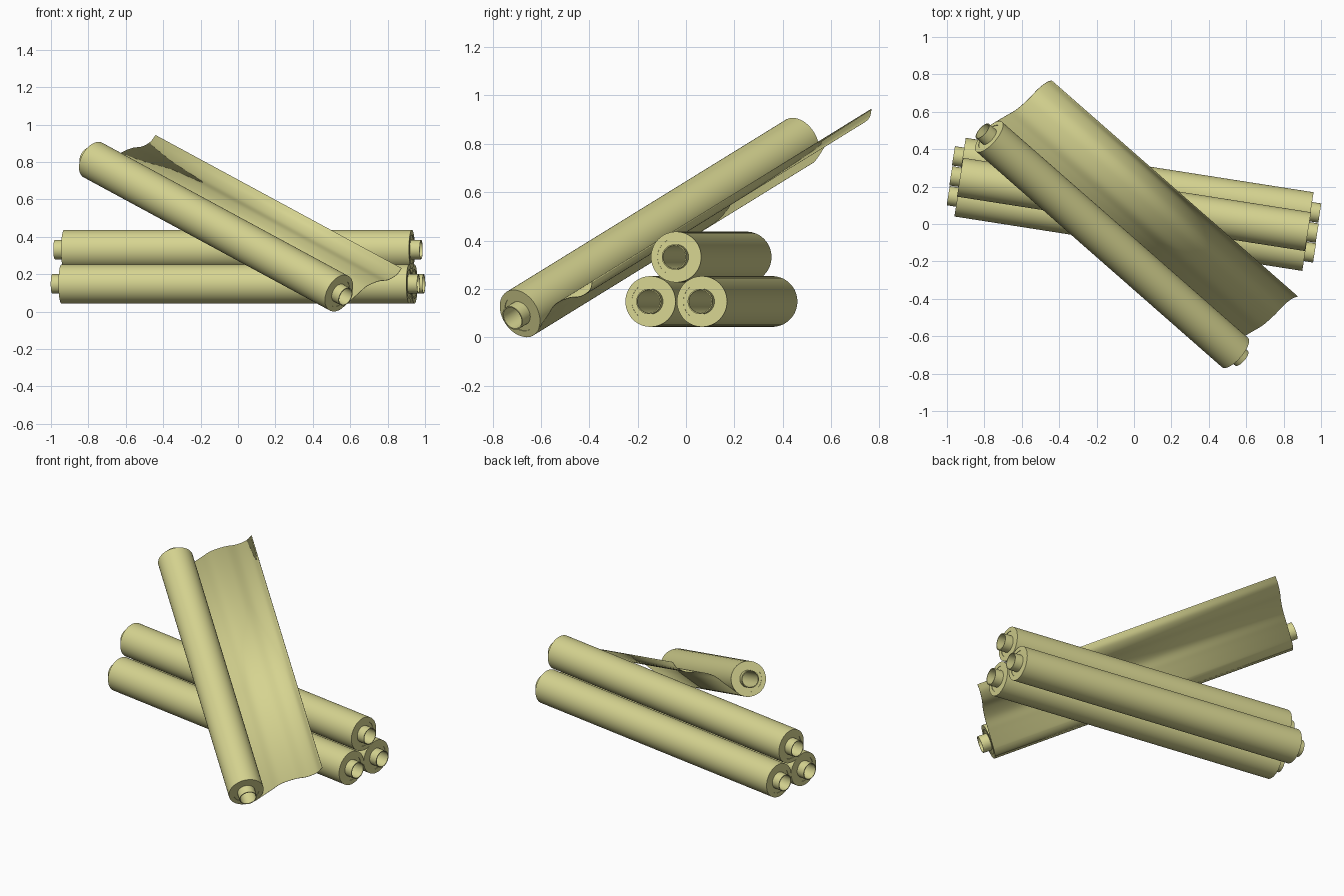
import bpy, bmesh, math
from mathutils import Vector, Matrix

cube = bpy.data.objects.get("Cube")
if cube:
    bpy.data.objects.remove(cube)

# Single paper colour
paper = bpy.data.materials.new("straw paper")
paper.use_nodes = True
colour = (0.67, 0.655, 0.28, 1)
paper.diffuse_color = colour
shader = paper.node_tree.nodes["Principled BSDF"]
shader.inputs["Base Color"].default_value = colour
shader.inputs["Roughness"].default_value = 0.8

RADIUS = 0.105
TUBE_OUT, TUBE_IN = 0.052, 0.047
STICK_OUT = 0.05


def frame(start, end):
    """Local x = level sideways, y = up, z = from start to end."""
    start, end = Vector(start), Vector(end)
    axis = (end - start).normalized()
    side = Vector((0, 0, 1)).cross(axis).normalized()
    up = axis.cross(side)
    turn = Matrix((side, up, axis)).transposed().to_4x4()
    return Matrix.Translation(start) @ turn, (end - start).length


def finish(name, bm, matrix):
    mesh = bpy.data.meshes.new(name)
    bm.to_mesh(mesh)
    bm.free()
    mesh.materials.append(paper)
    obj = bpy.data.objects.new(name, mesh)
    bpy.context.collection.objects.link(obj)
    obj.matrix_world = matrix
    bpy.ops.object.select_all(action='DESELECT')
    obj.select_set(True)
    bpy.context.view_layer.objects.active = obj
    bpy.ops.object.shade_smooth_by_angle(angle=math.radians(35))
    return obj


def lathe(name, profile, matrix, segments=48):
    """Spin a closed (radius, height) profile round the local z axis."""
    bm = bmesh.new()
    verts = [bm.verts.new((r, 0, z)) for r, z in profile]
    edges = [bm.edges.new((v, verts[i - 1])) for i, v in enumerate(verts)]
    bmesh.ops.spin(bm, geom=verts + edges, cent=(0, 0, 0), axis=(0, 0, 1),
                   angle=math.tau, steps=segments, use_duplicate=False)
    bmesh.ops.remove_doubles(bm, verts=bm.verts, dist=0.0001)
    bmesh.ops.recalc_face_normals(bm, faces=bm.faces)
    return finish(name, bm, matrix)


def roll(name, start, end):
    """A wound roll with a hollow core tube standing out of both ends."""
    matrix, length = frame(start, end)
    step, dip = 0.078, 0.003
    lathe(name + "_body", [
        (TUBE_OUT, dip), (step, dip), (step, 0), (RADIUS, 0),
        (RADIUS, length), (step, length), (step, length - dip),
        (TUBE_OUT, length - dip)], matrix)
    lathe(name + "_core_tube", [
        (TUBE_IN, -STICK_OUT), (TUBE_OUT, -STICK_OUT),
        (TUBE_OUT, length + STICK_OUT), (TUBE_IN, length + STICK_OUT)], matrix)


def smooth_path(points, steps=6):
    """Catmull-Rom curve through the points."""
    pts = [Vector(p) for p in points]
    pts = [2 * pts[0] - pts[1]] + pts + [2 * pts[-1] - pts[-2]]
    path = []
    for a, b, c, d in zip(pts, pts[1:], pts[2:], pts[3:]):
        for i in range(steps):
            t = i / steps
            path.append(0.5 * (2 * b + (c - a) * t
                               + (2 * a - 5 * b + 4 * c - d) * t ** 2
                               + (3 * b - a - 3 * c + d) * t ** 3))
    return path + [pts[-2]]


# Stack of three rolls
roll("front_bottom_roll", (-0.944, 0.144, 0.148), (0.916, -0.147, 0.148))
roll("back_bottom_roll", (-0.916, 0.357, 0.148), (0.944, 0.066, 0.148))
roll("top_roll", (-0.93, 0.25, 0.332), (0.93, -0.041, 0.332))

# Roll leaning across the stack
lean_start, lean_end = (-0.775, 0.467, 0.81), (0.54, -0.687, 0.0985)
roll("leaning_roll", lean_start, lean_end)

# Unrolled wavy sheet, leaving the underside of the leaning roll
matrix, length = frame(lean_start, lean_end)
wrap = [(RADIUS * math.cos(math.radians(a)), RADIUS * math.sin(math.radians(a)))
        for a in range(-90, -45, 10)]
wave = [(0.105, -0.048), (0.155, -0.004), (0.209, 0.041), (0.289, 0.069),
        (0.363, 0.077), (0.42, 0.105), (0.446, 0.144)]
bm = bmesh.new()
rows = [[bm.verts.new((p.x, p.y, z)) for z in (0, length)]
        for p in smooth_path(wrap + wave)]
for (a, b), (c, d) in zip(rows, rows[1:]):
    bm.faces.new((a, b, d, c))
sheet = finish("loose_sheet", bm, matrix)
thick = sheet.modifiers.new("thickness", 'SOLIDIFY')
thick.thickness = 0.003
thick.offset = 0
